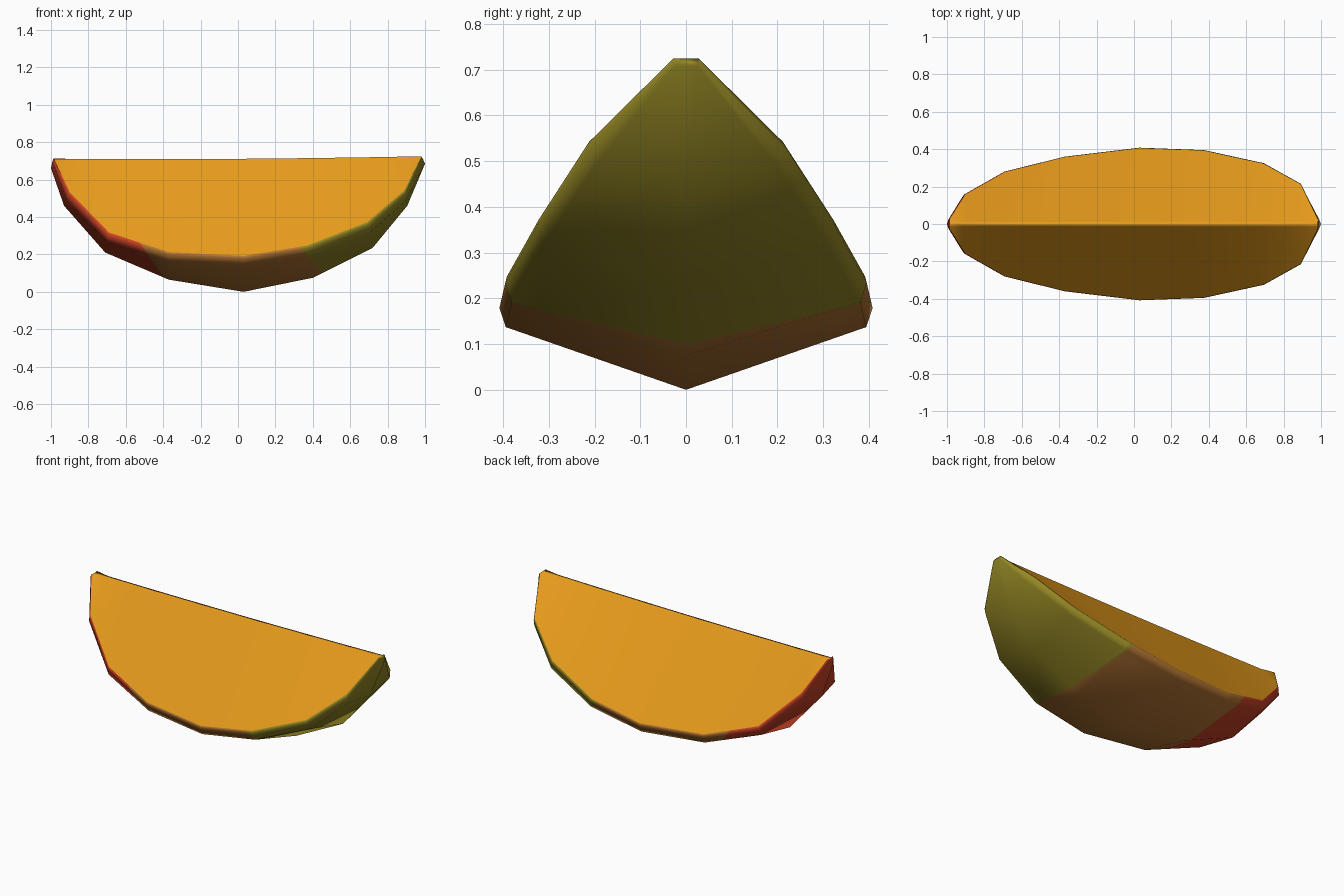
import bpy, bmesh
from mathutils import Vector

if "Cube" in bpy.data.objects:
    bpy.data.objects.remove(bpy.data.objects["Cube"])


def material(name, rgb):
    m = bpy.data.materials.new(name)
    m.diffuse_color = (*rgb, 1)
    m.use_nodes = True
    m.node_tree.nodes["Principled BSDF"].inputs["Base Color"].default_value = m.diffuse_color
    return m


# Stations along the slice: keel x, keel z, half width, rim x, rim z
STATIONS = [
    (-1.00, .66, .028, -.985, .715),
    (-.93, .46, .16, -.90, .535),
    (-.71, .21, .28, -.69, .32),
    (-.37, .065, .36, -.37, .215),
    (.03, .0, .408, .03, .195),
    (.40, .075, .395, .37, .25),
    (.72, .235, .325, .69, .375),
    (.905, .46, .215, .89, .545),
    (1.00, .685, .029, .98, .725),
]


def section(kx, kz, w, rx, rz):
    """Closed ring: keel, rounded rim, ridge, then the mirrored side."""
    k = max(.3, min(1, w / .2))
    ridge_z = .711 + .007 * rx + .007 * rx * rx
    half = [
        (rx + (kx - rx) * .5, w - .014 * k, rz - .058 * k),
        (rx + (kx - rx) * .15, w, rz - .016 * k),
        (rx, w - .003 * k, rz - .003 * k),
        (rx, .014, ridge_z),
    ]
    return [(kx, 0, kz)] + half + [(x, -y, z) for x, y, z in reversed(half)]


bm = bmesh.new()
rings = [[bm.verts.new(p) for p in section(*s)] for s in STATIONS]
n = len(rings[0])
FLESH, RED, BROWN, GREEN = range(4)

# Skin, flesh and ridge strips between neighbouring stations
for a, b in zip(rings, rings[1:]):
    for i in range(n):
        j = (i + 1) % n
        f = bm.faces.new((a[i], a[j], b[j], b[i]))
        f.material_index = FLESH if i in (3, 4, 5) else BROWN
# Small end caps
for ring in (rings[0], rings[-1]):
    bm.faces.new(ring).material_index = BROWN
bmesh.ops.recalc_face_normals(bm, faces=bm.faces)

# Slanted cuts separate the skin colours
red_cut = (Vector((-.47, 0, .18)), Vector((.15, 0, .10)).normalized())
green_cut = (Vector((.39, 0, .17)), Vector((.14, 0, .12)).normalized())
for co, no in (red_cut, green_cut):
    skin = [f for f in bm.faces if f.material_index != FLESH]
    geom = skin + list({e for f in skin for e in f.edges}) + list({v for f in skin for v in f.verts})
    bmesh.ops.bisect_plane(bm, geom=geom, plane_co=co, plane_no=no)
for f in bm.faces:
    if f.material_index == FLESH:
        continue
    c = f.calc_center_median()
    if c.x < 0 and (c - red_cut[0]).dot(red_cut[1]) < 0 or c.x < -.7:
        f.material_index = RED
    elif c.x > 0 and (c - green_cut[0]).dot(green_cut[1]) > 0:
        f.material_index = GREEN
    else:
        f.material_index = BROWN

me = bpy.data.meshes.new("fruit_slice")
bm.to_mesh(me)
bm.free()
for m in (material("orange flesh", (.80, .33, .011)), material("red skin", (.60, .055, .02)),
          material("brown skin", (.46, .18, .033)), material("green skin", (.30, .245, .018))):
    me.materials.append(m)
me.shade_smooth()
ob = bpy.data.objects.new("fruit_slice", me)
bpy.context.collection.objects.link(ob)

# Large faces stay flat, the rim shades round
wn = ob.modifiers.new("weighted_normals", 'WEIGHTED_NORMAL')
wn.weight = 60
